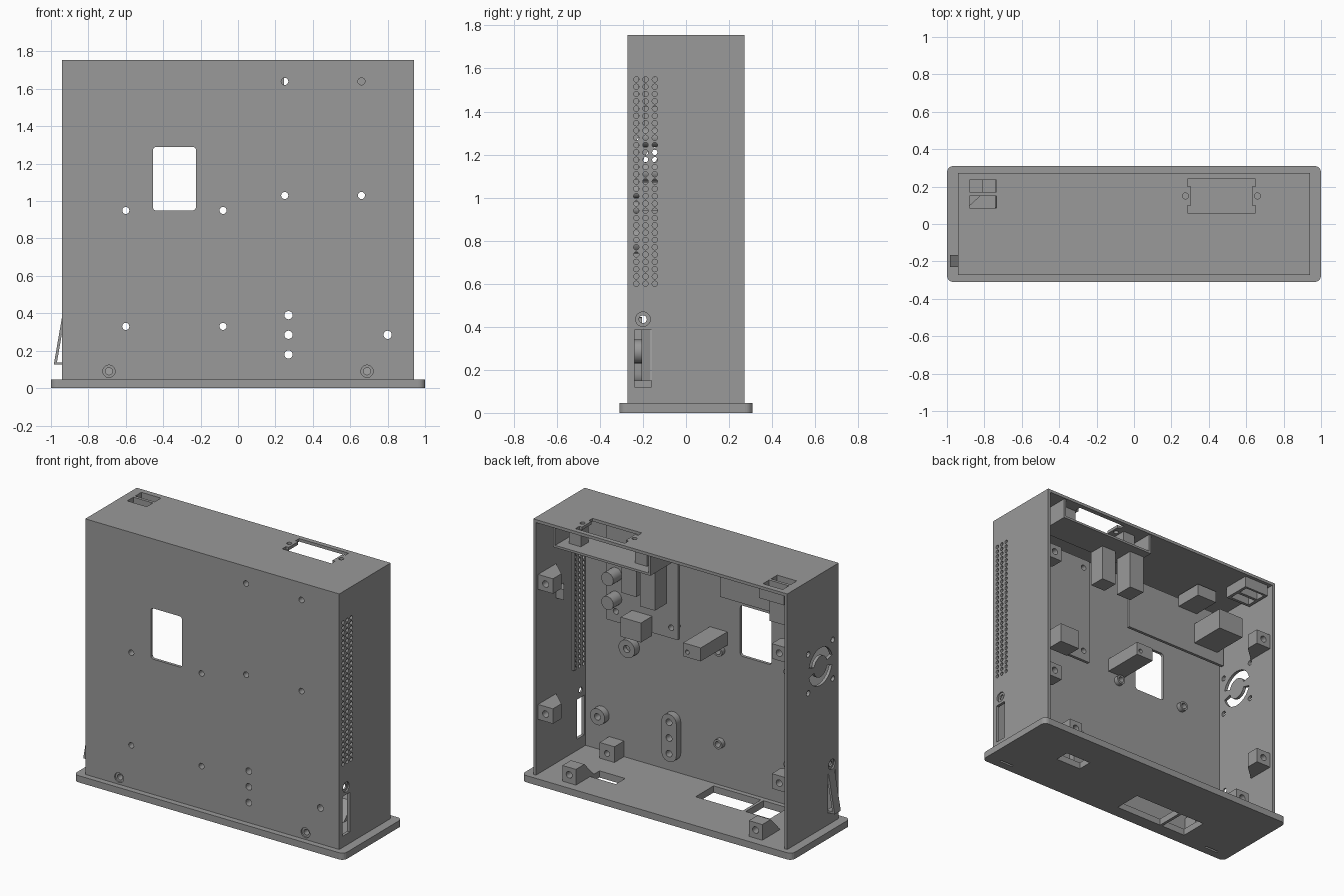
import bpy, bmesh
from math import sin, cos, pi, radians

if "Cube" in bpy.data.objects:
    bpy.data.objects.remove(bpy.data.objects["Cube"], do_unlink=True)

grey = bpy.data.materials.new("mid grey plastic")
grey.use_nodes = True
COLOUR = (0.32, 0.32, 0.32, 1)
grey.diffuse_color = COLOUR
grey.node_tree.nodes["Principled BSDF"].inputs["Base Color"].default_value = COLOUR


# Profile helpers
def rect(a0, a1, b0, b1):
    return [(a0, b0), (a1, b0), (a1, b1), (a0, b1)]


def disc(a, b, r, n=20):
    return [(a + r * cos(2 * pi * i / n), b + r * sin(2 * pi * i / n)) for i in range(n)]


def rounded(a0, a1, b0, b1, r, n=5):
    pts = []
    corners = [(a1 - r, b1 - r), (a0 + r, b1 - r), (a0 + r, b0 + r), (a1 - r, b0 + r)]
    for k, (a, b) in enumerate(corners):
        for i in range(n + 1):
            t = pi / 2 * (k + i / n)
            pts.append((a + r * cos(t), b + r * sin(t)))
    return pts


def arc_band(a, b, r0, r1, t0, t1, n=14):
    ts = [radians(t0 + (t1 - t0) * i / n) for i in range(n + 1)]
    return ([(a + r1 * cos(t), b + r1 * sin(t)) for t in ts]
            + [(a + r0 * cos(t), b + r0 * sin(t)) for t in reversed(ts)])


# Extrude one or more closed profiles along an axis
def solid(name, loops, axis, lo, hi, smooth=False):
    place = {"x": lambda p, q, d: (d, p, q),
             "y": lambda p, q, d: (p, d, q),
             "z": lambda p, q, d: (p, q, d)}[axis]
    bm = bmesh.new()
    for loop in loops:
        low = [bm.verts.new(place(p, q, lo)) for p, q in loop]
        high = [bm.verts.new(place(p, q, hi)) for p, q in loop]
        bm.faces.new(low)
        bm.faces.new(high)
        for i in range(len(loop)):
            j = (i + 1) % len(loop)
            bm.faces.new((low[i], low[j], high[j], high[i]))
    bmesh.ops.recalc_face_normals(bm, faces=bm.faces[:])
    mesh = bpy.data.meshes.new(name)
    bm.to_mesh(mesh)
    bm.free()
    mesh.materials.append(grey)
    obj = bpy.data.objects.new(name, mesh)
    bpy.context.collection.objects.link(obj)
    if smooth:
        bpy.ops.object.select_all(action="DESELECT")
        obj.select_set(True)
        bpy.context.view_layer.objects.active = obj
        bpy.ops.object.shade_smooth_by_angle()
    return obj


def box(name, x0, x1, y0, y1, z0, z1):
    return solid(name, [rect(x0, x1, y0, y1)], "z", z0, z1)


# Cut an extruded profile out of several parts
def cut(targets, loops, axis, lo, hi):
    cutter = solid("cutter", loops, axis, lo, hi)
    cutter.hide_render = True
    for obj in targets:
        mod = obj.modifiers.new("cut", "BOOLEAN")
        mod.operation = "DIFFERENCE"
        mod.solver = "EXACT"
        mod.object = cutter
        bpy.context.view_layer.objects.active = obj
        bpy.ops.object.modifier_apply(modifier=mod.name)
    bpy.data.objects.remove(cutter, do_unlink=True)


W, D, H, T, BASE = 0.94, 0.272, 1.755, 0.02, 0.045
INNER = -D + T

# Case shell, open at the back, on a wider base plate
shell = box("case_shell", -W, W, -D, D, BASE, H)
cut([shell], [rect(-W + T, W - T, INNER, 1)], "z", 0, H - T)
base = solid("base_plate", [rounded(-1, 1, -0.31, 0.31, 0.035)], "z", 0, BASE)

# Base plate openings and shallow slots
cut([base], [rect(0.45, 0.64, 0, 0.1), rect(-0.40, -0.05, -0.22, -0.03),
             rect(-0.60, -0.42, -0.22, -0.03)], "z", -1, 1)
cut([base], [rect(s * 0.85 - 0.05, s * 0.85 + 0.05, -0.255, -0.24) for s in (-1, 1)],
    "z", -1, 0.015)

# Circuit boards against the front wall
power_board = box("power_board", 0.20, 0.73, -0.22, -0.20, 0.96, 1.70)
port_board = box("port_board", -0.90, -0.12, -0.21, -0.19, 1.34, 1.70)

# Standoffs on the inside of the front wall
power_holes = [(x, z) for x in (0.25, 0.66) for z in (1.03, 1.64)]
board_holes = [(x, z) for x in (-0.60, -0.08) for z in (0.33, 0.95)]
strip_holes = [(0.27, z) for z in (0.18, 0.285, 0.39)]
side_hole = (0.80, 0.285)
standoffs = solid("standoffs", [disc(x, z, 0.032) for x, z in board_holes + power_holes],
                  "y", INNER, -0.22, smooth=True)
strip_boss = solid("strip_boss", [rounded(0.215, 0.325, 0.125, 0.445, 0.055)],
                   "y", INNER, -0.205, smooth=True)
round_boss = solid("round_boss", [disc(*side_hole, 0.055)], "y", INNER, -0.205, smooth=True)
blind_boss = solid("blind_boss", [disc(0.58, 0.80, 0.06)], "y", INNER, -0.20, smooth=True)
cut([blind_boss], [disc(0.58, 0.80, 0.024)], "y", -0.23, 0)

# Front screw blocks on the floor
feet = [(-0.69, 0.09), (0.69, 0.09)]
front_blocks = solid("front_screw_blocks",
                     [rect(x - 0.055, x + 0.055, BASE, 0.15) for x, z in feet],
                     "y", INNER, -0.15)

# Holes through the front
cut([shell, standoffs, strip_boss, round_boss, power_board, front_blocks],
    [disc(x, z, 0.019) for x, z in board_holes + power_holes + feet]
    + [disc(x, z, 0.022) for x, z in strip_holes + [side_hole]], "y", -1, 0)
cut([shell], [disc(x, z, 0.033) for x, z in feet], "y", -1, -D + 0.01)
cut([shell], [rounded(-0.455, -0.225, 0.95, 1.29, 0.018)], "y", -1, 0)

# Vent grid on the left wall
vents = [disc(y, 0.60 + 0.0339 * i, 0.0125, 12)
         for y in (-0.231, -0.188, -0.145) for i in range(29)]
cut([shell], vents, "x", 0.8, 1.1)
box("vent_rib", W - T - 0.015, W - T, -0.125, -0.11, 0.60, 1.55)

# Screw holes and clip slots in both side walls
for s in (-1, 1):
    cut([shell], [disc(-0.2, 0.435, 0.018), rect(-0.24, -0.16, 0.12, 0.385)],
        "x", s * 0.8, s * 1.1)
    cut([shell], [disc(-0.2, 0.435, 0.034)], "x", s * (W - 0.01), s * 1.1)

# Fan grille in the right wall
FY, FZ = -0.08, 1.135
cut([shell], [arc_band(FY, FZ, 0.07, 0.125, t, t + 150) for t in (15, 195)]
    + [disc(FY + a, FZ + b, 0.018) for a in (-0.13, 0.13) for b in (-0.13, 0.13)],
    "x", -1.1, -0.8)

# Spring clip on the right wall
solid("spring_clip", [[(-0.925, 0.385), (-0.94, 0.385), (-0.985, 0.125), (-0.925, 0.125),
                       (-0.925, 0.138), (-0.968, 0.138)]], "y", -0.23, -0.165)

# Top socket opening with notched ends, and two ports
cut([shell], [[(0.285, 0.06), (0.65, 0.06), (0.65, 0.10), (0.63, 0.10), (0.63, 0.20),
               (0.65, 0.20), (0.65, 0.24), (0.285, 0.24), (0.285, 0.20), (0.305, 0.20),
               (0.305, 0.10), (0.285, 0.10)]], "z", 1.6, 2)
cut([shell], [disc(x, 0.15, 0.016) for x in (0.275, 0.66)], "z", 1.6, 2)
ports = [rect(-0.88, -0.735, y, y + 0.065) for y in (0.085, 0.17)]
port_housing = box("port_housing", -0.90, -0.715, 0.065, 0.25, 1.66, H - T)
cut([shell, port_housing], ports, "z", 1.6, 2)

# Socket shelf hung under the top
solid("socket_shelf", [[(0.08, H - T), (0.08, 1.60), (0.80, 1.60), (0.80, H - T),
                        (0.785, H - T), (0.785, 1.615), (0.095, 1.615), (0.095, H - T)]],
      "y", 0.03, 0.262)
for i, x in enumerate((0.20, 0.69)):
    box("socket_post_%d" % (i + 1), x - 0.045, x + 0.045, 0.11, 0.19, 1.615, H - T)

# Components on and around the boards
box("tall_block_1", 0.09, 0.20, 0.07, 0.20, 1.34, 1.60)
box("tall_block_2", 0.27, 0.38, 0.03, 0.14, 1.36, 1.60)
box("transformer", 0.39, 0.54, -0.20, -0.08, 0.94, 1.07)
solid("capacitors", [disc(0.66, z, 0.045) for z in (1.12, 1.28)], "y", -0.20, -0.11, smooth=True)
box("port_block_upper", -0.68, -0.53, -0.19, 0, 1.64, 1.72)
box("port_block_lower", -0.85, -0.66, -0.19, 0.06, 1.42, 1.56)
cable_block = box("cable_block", -0.13, 0, INNER, 0.03, 0.995, 1.085)
cut([cable_block], [disc(-0.03, 1.03, 0.014)], "y", -0.02, 1)


# Tapered screw lugs for the back cover
def wall_lug(name, side, z):
    w = side * (W - T)
    v = w - side * 0.11
    lug = solid(name, [[(w, 0.25), (v, 0.25), (v, 0.16), (w, 0.06)]], "z", z - 0.05, z + 0.05)
    cut([lug], [disc(w - side * 0.055, z, 0.022)], "y", 0.19, 1)


for side, label in ((1, "left"), (-1, "right")):
    wall_lug(label + "_upper_lug", side, 1.33)
    wall_lug(label + "_lower_lug", side, 0.46)
    x = side * 0.69
    lug = solid(label + "_floor_lug", [[(0.25, BASE), (0.25, 0.15), (0.16, 0.15), (0.06, BASE)]],
                "x", x - 0.05, x + 0.05)
    cut([lug], [disc(x, 0.10, 0.022)], "y", 0.19, 1)

# Small wedge on the left wall
solid("wall_wedge", [[(W - T, 0.06), (W - T - 0.06, 0.06), (W - T, -0.02)]], "z", 1.15, 1.22)
